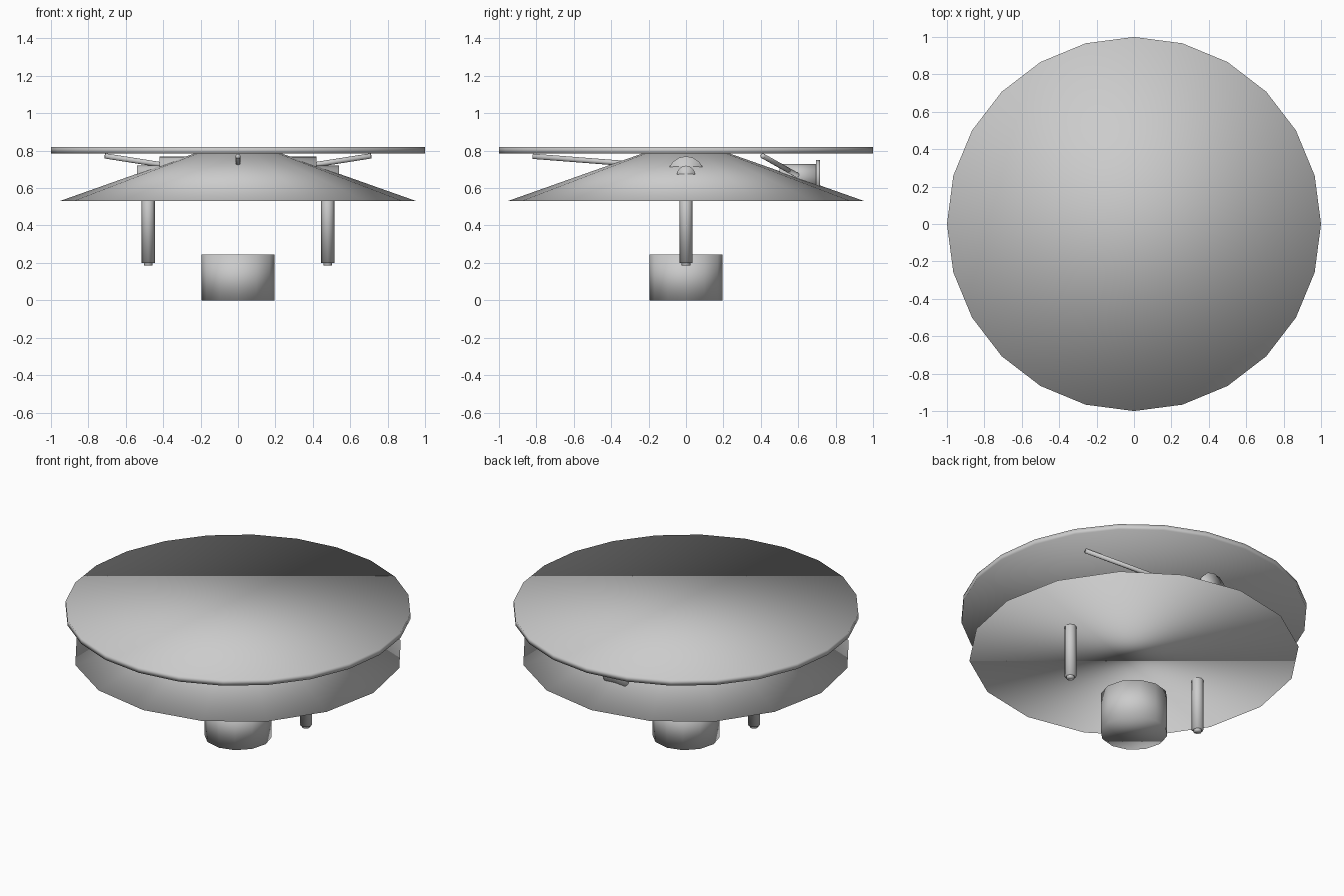
import bpy
import bmesh
from mathutils import Vector

if "Cube" in bpy.data.objects:
    bpy.data.objects.remove(bpy.data.objects["Cube"])


def tube(name, start, end, r1, r2=None, sides=16):
    """Capped, smooth shaded cylinder or cone running between two points."""
    a, b = Vector(start), Vector(end)
    axis = b - a
    mesh = bpy.data.meshes.new(name)
    bm = bmesh.new()
    bmesh.ops.create_cone(bm, cap_ends=True, segments=sides, radius1=r1,
                          radius2=r1 if r2 is None else r2, depth=axis.length)
    for f in bm.faces:
        f.smooth = True
    bm.to_mesh(mesh)
    bm.free()
    obj = bpy.data.objects.new(name, mesh)
    obj.location = (a + b) / 2
    # vertical parts keep their orientation, others turn onto their axis
    if abs(axis.x) + abs(axis.y) > 1e-6:
        obj.rotation_mode = 'QUATERNION'
        obj.rotation_quaternion = axis.to_track_quat('Z', 'Y')
    bpy.context.collection.objects.link(obj)
    return obj


# Main bodies
tube("top_disc", (0, 0, 0.785), (0, 0, 0.82), 1.0, sides=24)
tube("lower_cone", (0, 0, 0.53), (0, 0, 0.786), 0.955, 0.23, sides=16)
tube("base_drum", (0, 0, 0), (0, 0, 0.245), 0.195, sides=12)

# Horizontal hubs poking out through the cone on both sides
tube("wide_hub", (-0.42, 0, 0.67), (0.42, 0, 0.67), 0.1, sides=16)
tube("narrow_hub", (-0.54, 0, 0.67), (0.54, 0, 0.67), 0.05, sides=12)

# Rear pipe with end flange
tube("rear_pipe", (0, 0.5, 0.66), (0, 0.70, 0.66), 0.07, sides=12)
tube("rear_flange", (0, 0.695, 0.66), (0, 0.717, 0.66), 0.09, sides=12)

# Hanging legs with small tips
for side, x in (("left", -0.48), ("right", 0.48)):
    tube(f"{side}_leg", (x, 0, 0.20), (x, 0, 0.69), 0.035, sides=8)
    tube(f"{side}_leg_tip", (x, 0, 0.185), (x, 0, 0.205), 0.023, sides=8)

# Three rods fanning out from the rear pipe
node = (0, 0.61, 0.66)
for name, tip in (("front_rod", (0, -0.82, 0.77)),
                  ("left_rod", (-0.71, 0.41, 0.772)),
                  ("right_rod", (0.71, 0.41, 0.772))):
    tube(name, node, tip, 0.014, sides=8)
